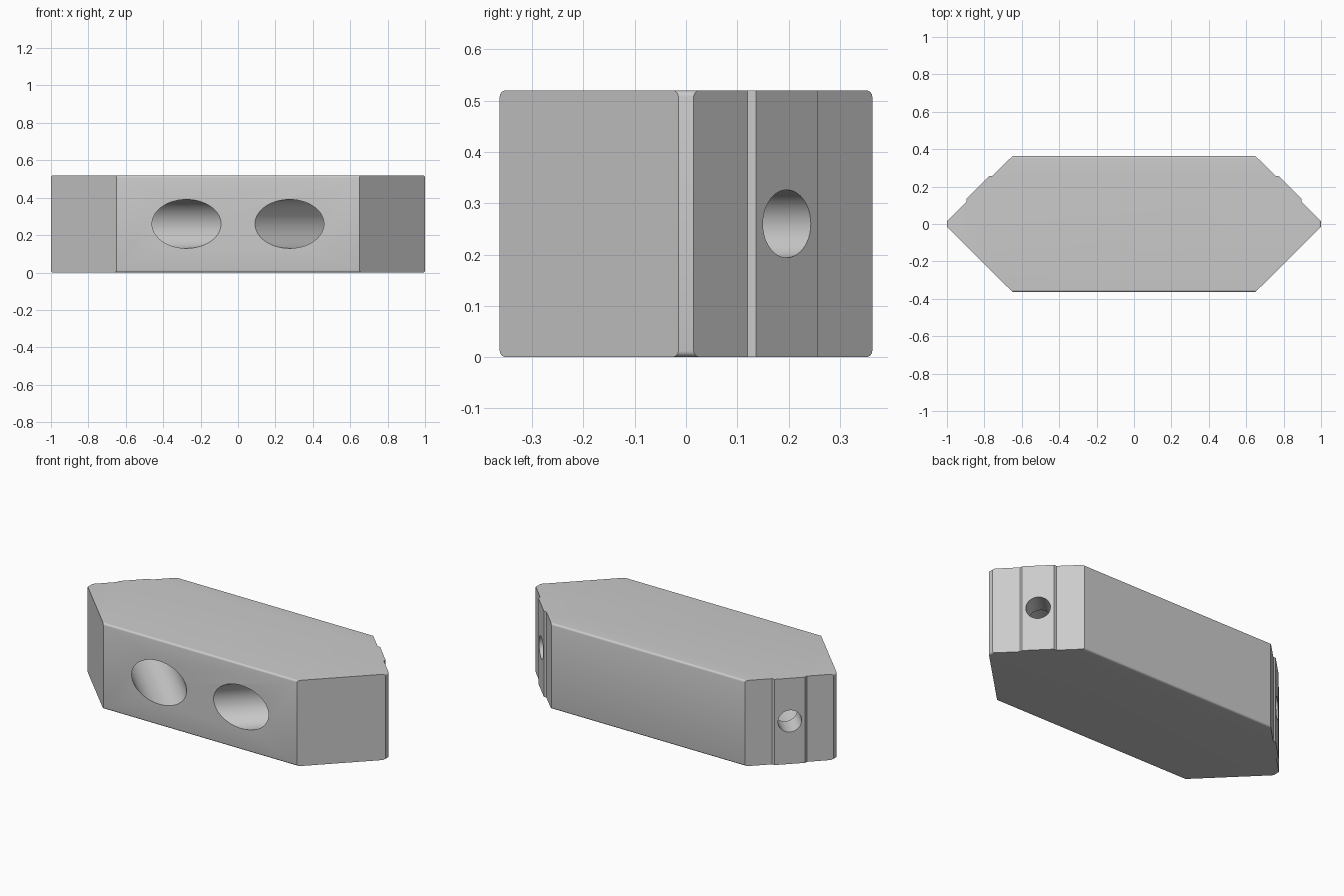
import bpy, bmesh, math
from mathutils import Vector

cube = bpy.data.objects.get("Cube")
if cube:
    bpy.data.objects.remove(cube, do_unlink=True)

HEIGHT, HALF_DEPTH, FILLET = 0.52, 0.363, 0.012

# Single grey plastic
grey = bpy.data.materials.new("light grey")
grey.use_nodes = True
colour = (0.6, 0.6, 0.6, 1)
grey.diffuse_color = colour
grey.node_tree.nodes["Principled BSDF"].inputs["Base Color"].default_value = colour

# Outline of the right half, front to back, with a raised pad on the rear slope
half = [(0.65, -HALF_DEPTH), (1, -0.015), (1, 0.015), (0.895, 0.12), (0.895, 0.136),
        (0.774, 0.257), (0.757, 0.257), (0.65, HALF_DEPTH)]
outline = half + [(-x, y) for x, y in reversed(half)]

# Extrude the outline into a block
bm = bmesh.new()
base = bm.faces.new([bm.verts.new((x, y, 0)) for x, y in outline])
top = bmesh.ops.extrude_face_region(bm, geom=[base])["geom"]
bmesh.ops.translate(bm, vec=(0, 0, HEIGHT),
                    verts=[v for v in top if isinstance(v, bmesh.types.BMVert)])
bmesh.ops.recalc_face_normals(bm, faces=bm.faces)


def is_rounded(edge):
    a, b = (v.co for v in edge.verts)
    if abs(a.z - b.z) > 0.001:
        return False
    long_side = abs(a.y - b.y) < 0.001 and abs(a.y) > 0.36
    tip = abs(a.x - b.x) < 0.001 and abs(a.x) > 0.99
    return long_side or tip


# Round the horizontal edges of the long sides and the tips
bmesh.ops.bevel(bm, geom=[e for e in bm.edges if is_rounded(e)], offset=FILLET,
                segments=4, profile=0.5, affect='EDGES')
mesh = bpy.data.meshes.new("connector_block")
bm.to_mesh(mesh)
bm.free()
mesh.materials.append(grey)
block = bpy.data.objects.new("connector_block", mesh)
bpy.context.collection.objects.link(block)


def drill(side, radius, start, end):
    """Cut a round hole along the diagonal, measured from the front face."""
    axis = Vector((side, 1, 0)).normalized()
    origin = Vector((side * 0.275, -HALF_DEPTH, HEIGHT / 2))
    bpy.ops.mesh.primitive_cylinder_add(vertices=64, radius=radius, depth=end - start,
                                        location=origin + axis * (start + end) / 2)
    cutter = bpy.context.object
    cutter.name = "hole_cutter"
    cutter.hide_render = True
    cutter.rotation_euler = axis.to_track_quat('Z', 'Y').to_euler()
    cutter.data.materials.append(grey)
    mod = block.modifiers.new("hole", 'BOOLEAN')
    mod.operation, mod.solver, mod.object = 'DIFFERENCE', 'EXACT', cutter
    bpy.ops.object.select_all(action='DESELECT')
    block.select_set(True)
    bpy.context.view_layer.objects.active = block
    bpy.ops.object.modifier_apply(modifier=mod.name)
    bpy.data.objects.remove(cutter, do_unlink=True)


# Wide bore from the front, narrow bolt hole out through each rear pad
for side in (-1, 1):
    drill(side, 0.1305, -0.3, 0.65)
    drill(side, 0.066, 0.5, 0.95)

bpy.ops.object.shade_smooth_by_angle(angle=math.radians(30))
